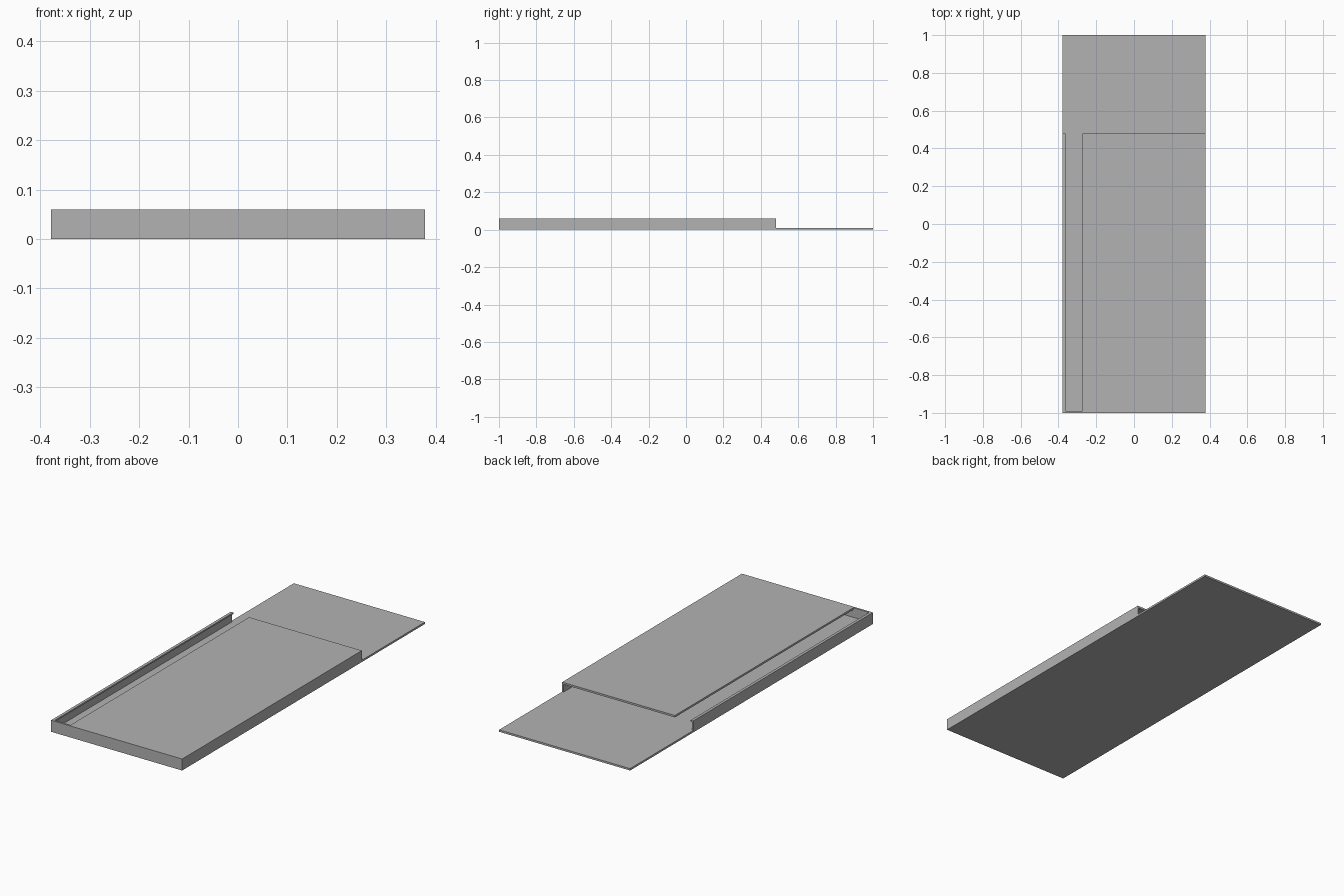
import bpy
import bmesh

cube = bpy.data.objects.get("Cube")
if cube:
    bpy.data.objects.remove(cube, do_unlink=True)

HALF_W, FRONT, BACK, COVER_END = 0.378, -1.0, 1.0, 0.48
HEIGHT, SHEET, WALL = 0.06, 0.01, 0.008
SLOT_EDGE, LIP_EDGE = -0.272, -0.363

grey = bpy.data.materials.new("plain grey")
grey.use_nodes = True
colour = (0.45, 0.45, 0.45, 1)
grey.diffuse_color = colour
grey.node_tree.nodes["Principled BSDF"].inputs["Base Color"].default_value = colour


def extrude_profile(name, profile, y0, y1):
    """Sweep a closed x-z outline along y."""
    bm = bmesh.new()
    face = bm.faces.new([bm.verts.new((x, y0, z)) for x, z in profile])
    swept = bmesh.ops.extrude_face_region(bm, geom=[face])["geom"]
    verts = [v for v in swept if isinstance(v, bmesh.types.BMVert)]
    bmesh.ops.translate(bm, verts=verts, vec=(0, y1 - y0, 0))
    bmesh.ops.recalc_face_normals(bm, faces=bm.faces)
    mesh = bpy.data.meshes.new(name)
    bm.to_mesh(mesh)
    bm.free()
    mesh.materials.append(grey)
    obj = bpy.data.objects.new(name, mesh)
    bpy.context.collection.objects.link(obj)
    return obj


def rectangle(x0, x1, z0, z1):
    return [(x0, z0), (x1, z0), (x1, z1), (x0, z1)]


# Long base sheet
extrude_profile("base_plate", rectangle(-HALF_W, HALF_W, 0, SHEET), FRONT, BACK)

# Closed front end
extrude_profile("front_wall", rectangle(-HALF_W, HALF_W, SHEET, HEIGHT),
                FRONT, FRONT + SHEET)

# Cover and its supporting side wall, folded from one sheet
cover = [(HALF_W, SHEET), (HALF_W, HEIGHT), (SLOT_EDGE, HEIGHT),
         (SLOT_EDGE, HEIGHT - SHEET), (HALF_W - WALL, HEIGHT - SHEET),
         (HALF_W - WALL, SHEET)]
extrude_profile("cover_and_side_wall", cover, FRONT + SHEET, COVER_END)

# Free-standing side wall with an inward lip beside the open slot
lip = [(-HALF_W, SHEET), (-HALF_W, HEIGHT), (LIP_EDGE, HEIGHT),
       (LIP_EDGE, HEIGHT - WALL), (WALL - HALF_W, HEIGHT - WALL),
       (WALL - HALF_W, SHEET)]
extrude_profile("lipped_side_wall", lip, FRONT + SHEET, COVER_END)
